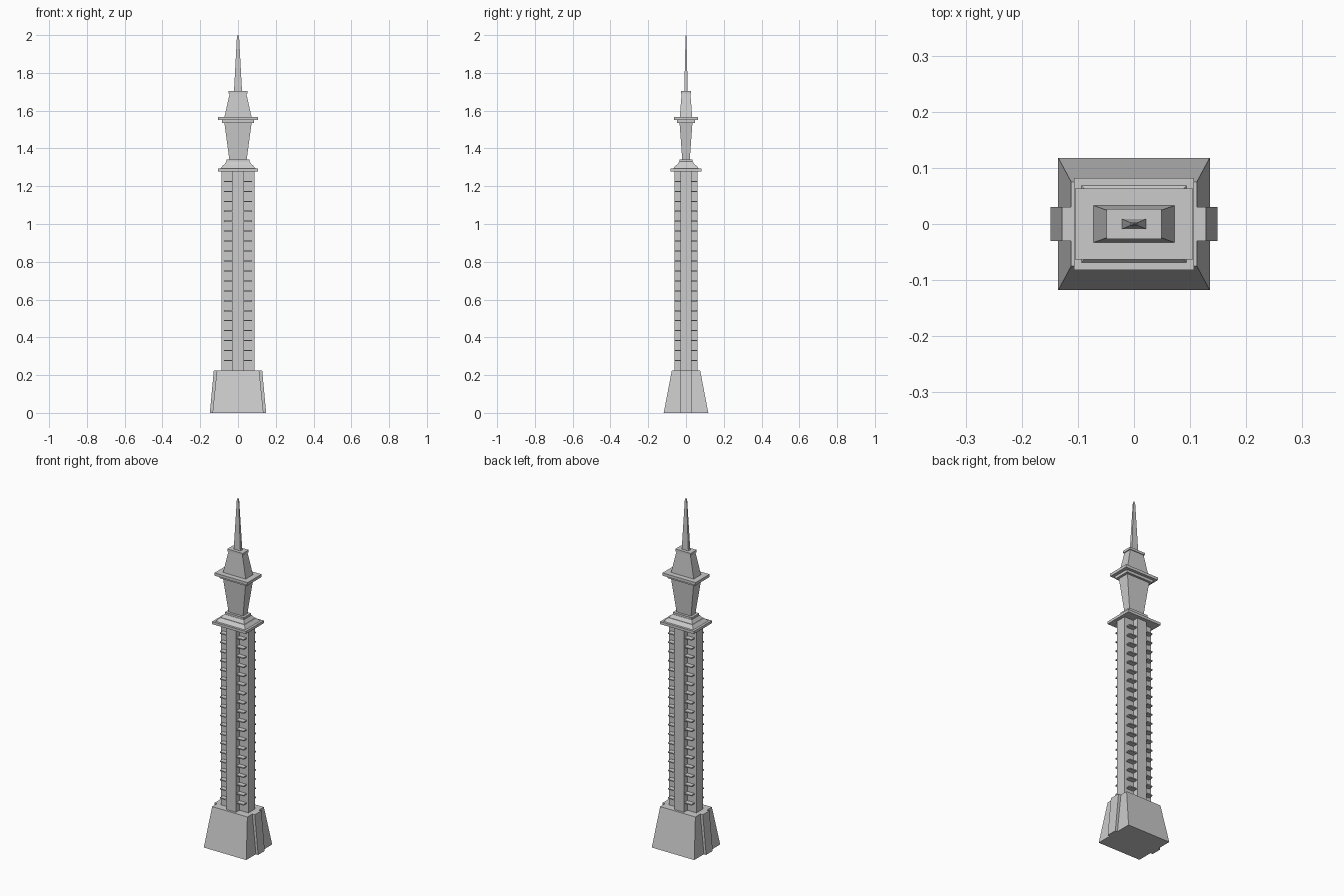
import bpy, bmesh

if "Cube" in bpy.data.objects:
    bpy.data.objects.remove(bpy.data.objects["Cube"])


def loft(name, sections):
    """Closed solid through stacked rectangles given as (z, half_x, half_y)."""
    bm = bmesh.new()
    rings = [[bm.verts.new((sx * hx, sy * hy, z))
              for sx, sy in ((-1, -1), (1, -1), (1, 1), (-1, 1))]
             for z, hx, hy in sections]
    for a, b in zip(rings, rings[1:]):
        for i in range(4):
            j = (i + 1) % 4
            bm.faces.new((a[i], a[j], b[j], b[i]))
    bm.faces.new(rings[0][::-1])
    bm.faces.new(rings[-1])
    return finish(name, bm)


def finish(name, bm):
    bmesh.ops.recalc_face_normals(bm, faces=bm.faces)
    mesh = bpy.data.meshes.new(name)
    bm.to_mesh(mesh)
    bm.free()
    obj = bpy.data.objects.new(name, mesh)
    bpy.context.collection.objects.link(obj)
    return obj


# Sloped base with a buttress on each narrow side
BASE_TOP, SHAFT_TOP = 0.225, 1.278
loft("base", [(0, 0.135, 0.118), (BASE_TOP, 0.112, 0.075)])
loft("base_side_buttresses", [(0, 0.149, 0.03), (BASE_TOP, 0.128, 0.03)])

# Cross-shaped shaft as one extruded outline
A, B, X, Y = 0.03, 0.03, 0.088, 0.062
outline = [(-A, -Y), (A, -Y), (A, -B), (X, -B), (X, B), (A, B),
           (A, Y), (-A, Y), (-A, B), (-X, B), (-X, -B), (-A, -B)]
bm = bmesh.new()
face = bm.faces.new([bm.verts.new((x, y, BASE_TOP)) for x, y in outline])
ext = bmesh.ops.extrude_face_region(bm, geom=[face])
bmesh.ops.translate(bm, vec=(0, 0, SHAFT_TOP - BASE_TOP),
                    verts=[v for v in ext["geom"] if isinstance(v, bmesh.types.BMVert)])
finish("shaft", bm)

# Thin floor slabs filling the four notched corners
STEP = (SHAFT_TOP - BASE_TOP) / 20
for i in range(1, 20):
    z = BASE_TOP + STEP * i
    loft(f"floor_slab_{i:02d}", [(z - 0.003, 0.075, 0.058), (z + 0.003, 0.075, 0.058)])

# Stepped cornice above the shaft
loft("cornice_plate", [(1.278, 0.107, 0.082), (1.293, 0.107, 0.082)])
loft("cornice_lower_step", [(1.293, 0.094, 0.069), (1.312, 0.078, 0.052)])
loft("cornice_upper_step", [(1.312, 0.075, 0.048), (1.33, 0.062, 0.036)])
loft("cornice_cap", [(1.33, 0.06, 0.034), (1.341, 0.06, 0.034)])

# Lantern flaring up to a two-step balcony, then tapering to a cap
loft("lantern_lower", [(1.341, 0.046, 0.02), (1.535, 0.072, 0.034)])
loft("balcony_lower", [(1.535, 0.086, 0.047), (1.55, 0.086, 0.047)])
loft("balcony_upper", [(1.55, 0.105, 0.063), (1.566, 0.105, 0.063)])
loft("lantern_upper", [(1.566, 0.072, 0.033), (1.692, 0.044, 0.023)])
loft("lantern_cap", [(1.692, 0.049, 0.027), (1.705, 0.049, 0.027)])

# Slender spire
loft("spire", [(1.705, 0.021, 0.009), (1.988, 0.006, 0.0025), (2.0, 0.002, 0.001)])
